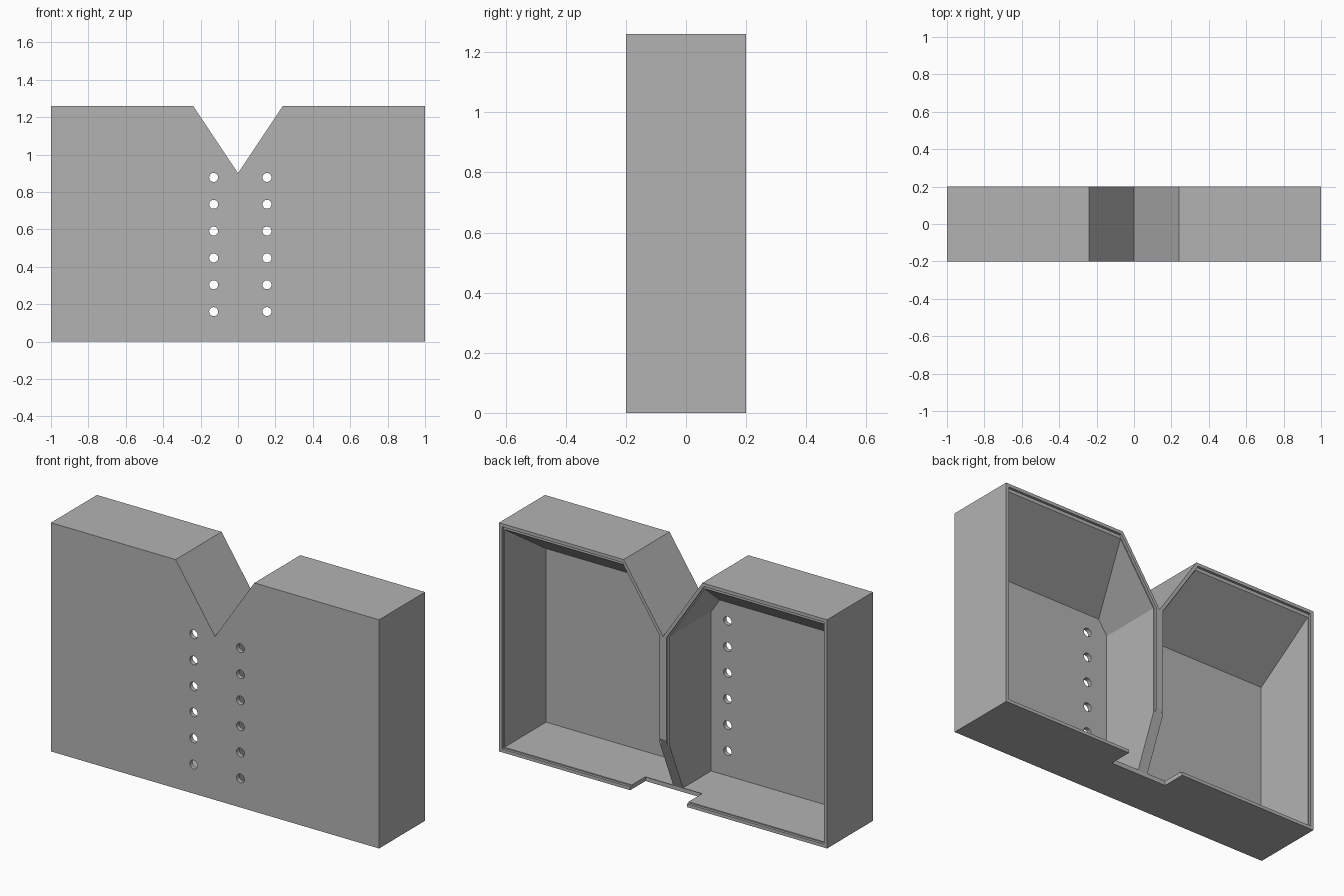
import bpy
import bmesh
import math

if "Cube" in bpy.data.objects:
    bpy.data.objects.remove(bpy.data.objects["Cube"], do_unlink=True)

HALF, DEPTH, TOP = 1.0, 0.2, 1.26     # half width, half depth, height
V_HALF, V_TIP = 0.24, 0.9             # notch half width and tip height
RUN = V_HALF / (TOP - V_TIP)          # sideways run of the notch per unit of height

grey = bpy.data.materials.new("grey_plastic")
grey.use_nodes = True
colour = (0.45, 0.45, 0.45, 1)
grey.diffuse_color = colour
grey.node_tree.nodes["Principled BSDF"].inputs["Base Color"].default_value = colour


def loft(name, ring_a, ring_b):
    """Closed solid between two matching rings of points."""
    bm = bmesh.new()
    a = [bm.verts.new(p) for p in ring_a]
    b = [bm.verts.new(p) for p in ring_b]
    bm.faces.new(a)
    bm.faces.new(b)
    for i in range(len(a)):
        j = (i + 1) % len(a)
        bm.faces.new((a[i], a[j], b[j], b[i]))
    bmesh.ops.recalc_face_normals(bm, faces=bm.faces)
    mesh = bpy.data.meshes.new(name)
    bm.to_mesh(mesh)
    bm.free()
    mesh.materials.append(grey)
    obj = bpy.data.objects.new(name, mesh)
    bpy.context.collection.objects.link(obj)
    return obj


def at_y(profile, y):
    return [(x, y, z) for x, z in profile]


def carve(target, cutter):
    mod = target.modifiers.new("cut", 'BOOLEAN')
    mod.operation, mod.solver, mod.object = 'DIFFERENCE', 'EXACT', cutter
    bpy.context.view_layer.objects.active = target
    bpy.ops.object.modifier_apply(modifier=mod.name)
    bpy.data.objects.remove(cutter, do_unlink=True)


def bay(side, wall, rib, ceiling):
    """Cross-section of the hollow on one side of the centre rib."""
    gap = wall * math.hypot(1, RUN)
    points = [(rib, wall), (HALF - wall, wall), (HALF - wall, ceiling),
              (gap + (ceiling - V_TIP) * RUN, ceiling),
              (rib, V_TIP + (rib - gap) / RUN)]
    return [(side * x, z) for x, z in points]


# Outer block with the V notch in its top
outline = [(-HALF, 0), (HALF, 0), (HALF, TOP), (V_HALF, TOP),
           (0, V_TIP), (-V_HALF, TOP), (-HALF, TOP)]
shell = loft("notched_shell", at_y(outline, -DEPTH), at_y(outline, DEPTH))

# Two open-backed hollows with sloping ceilings and a shallow rim step
for side in (-1, 1):
    carve(shell, loft("hollow", at_y(bay(side, 0.024, 0.03, 0.98), -0.176),
                      at_y(bay(side, 0.024, 0.03, 1.236), 0.205)))
    rim = bay(side, 0.018, 0.02, TOP - 0.018)
    carve(shell, loft("rim_step", at_y(rim, 0.186), at_y(rim, 0.22)))

# Notch in the floor, continuing up as a slanted cut through the rib
slant = [(0.067, -0.1), (0.067, 0.02), (0.205, 0.345), (0.3, 0.345), (0.3, -0.1)]
carve(shell, loft("floor_notch", [(-0.146, y, z) for y, z in slant],
                  [(0.2, y, z) for y, z in slant]))

# Two columns of round holes through the front wall
for x in (-0.13, 0.155):
    for row in range(6):
        z = 0.16 + row * 0.1435
        circle = [(x + 0.024 * math.cos(t * math.pi / 12),
                   z + 0.024 * math.sin(t * math.pi / 12)) for t in range(24)]
        carve(shell, loft("hole", at_y(circle, -0.3), at_y(circle, -0.1)))
